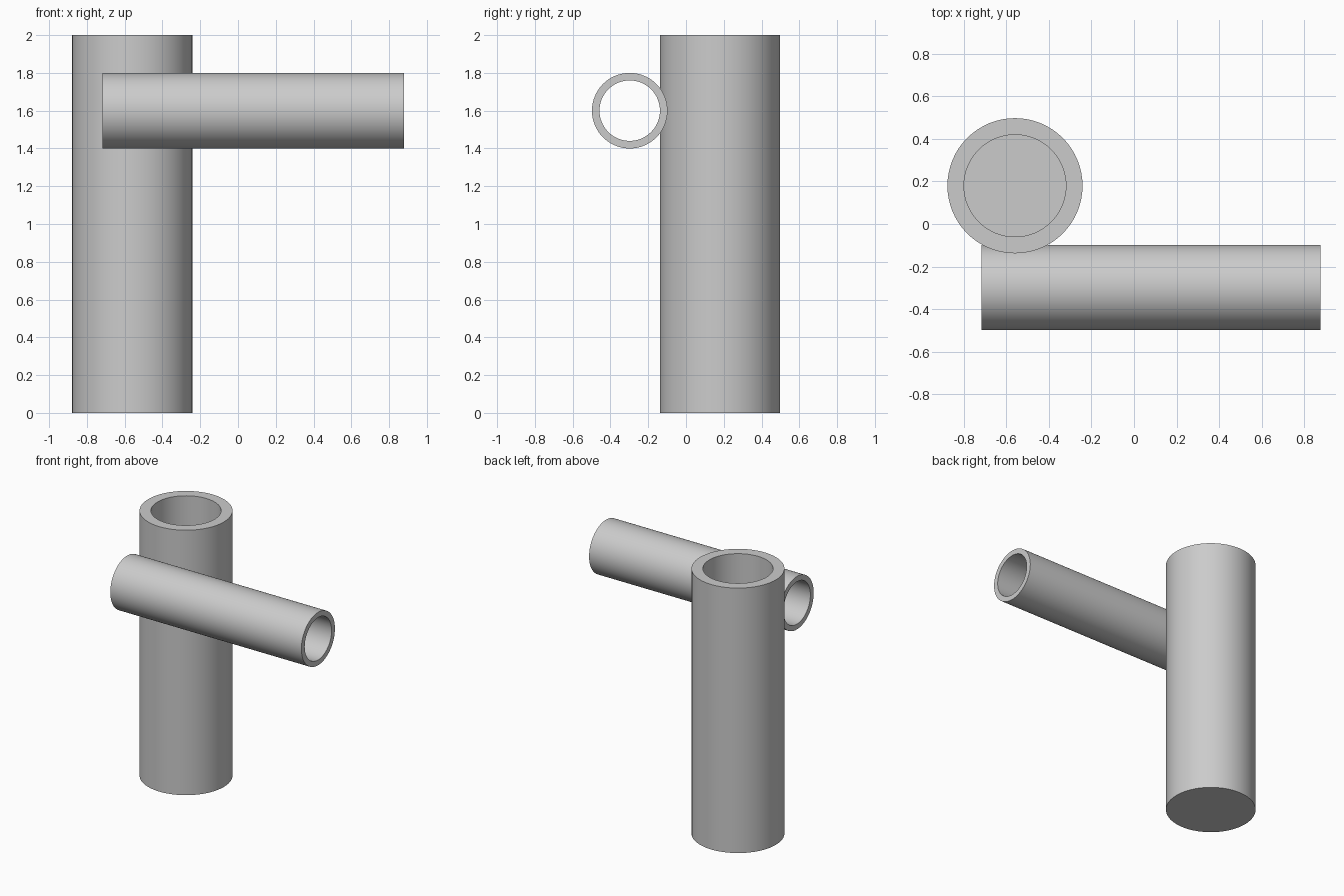
import bpy
import math

cube = bpy.data.objects.get("Cube")
if cube:
    bpy.data.objects.remove(cube, do_unlink=True)

grey = bpy.data.materials.new("light_grey")
grey.use_nodes = True
colour = (0.6, 0.6, 0.6, 1)
grey.diffuse_color = colour
grey.node_tree.nodes["Principled BSDF"].inputs["Base Color"].default_value = colour


def tube(name, outer, inner, length, floor, location, rotation=(0, 0, 0)):
    """Bored cylinder; floor is the closed end's thickness, 0 bores right through."""
    bpy.ops.mesh.primitive_cylinder_add(vertices=64, radius=outer, depth=length,
                                        location=location, rotation=rotation)
    body = bpy.context.object
    body.name = name
    body.data.materials.append(grey)

    # Bore cutter, lifted above the floor when the end is closed
    extra = 0.1
    bottom = floor if floor else -extra
    bpy.ops.mesh.primitive_cylinder_add(vertices=64, radius=inner,
                                        depth=length + extra - bottom)
    cutter = bpy.context.object
    cutter.name = name + "_bore_cutter"
    cutter.data.materials.append(grey)
    cutter.parent = body
    cutter.location = (0, 0, (extra + bottom) / 2)
    cutter.hide_render = True
    bpy.context.view_layer.update()

    # Cut the bore and discard the cutter
    cut = body.modifiers.new("bore", "BOOLEAN")
    cut.operation = "DIFFERENCE"
    cut.solver = "EXACT"
    cut.object = cutter
    bpy.ops.object.select_all(action="DESELECT")
    body.select_set(True)
    bpy.context.view_layer.objects.active = body
    bpy.ops.object.modifier_apply(modifier=cut.name)
    bpy.data.objects.remove(cutter, do_unlink=True)
    bpy.ops.object.shade_smooth_by_angle(angle=math.radians(30))
    return body


# Upright post: open at the top, closed at the base
tube("upright_post", 0.318, 0.24, 2, 0.08, (-0.56, 0.18, 1))

# Cross pipe: open at both ends
tube("cross_pipe", 0.2, 0.16, 1.596, 0, (0.08, -0.298, 1.6), (0, math.pi / 2, 0))
